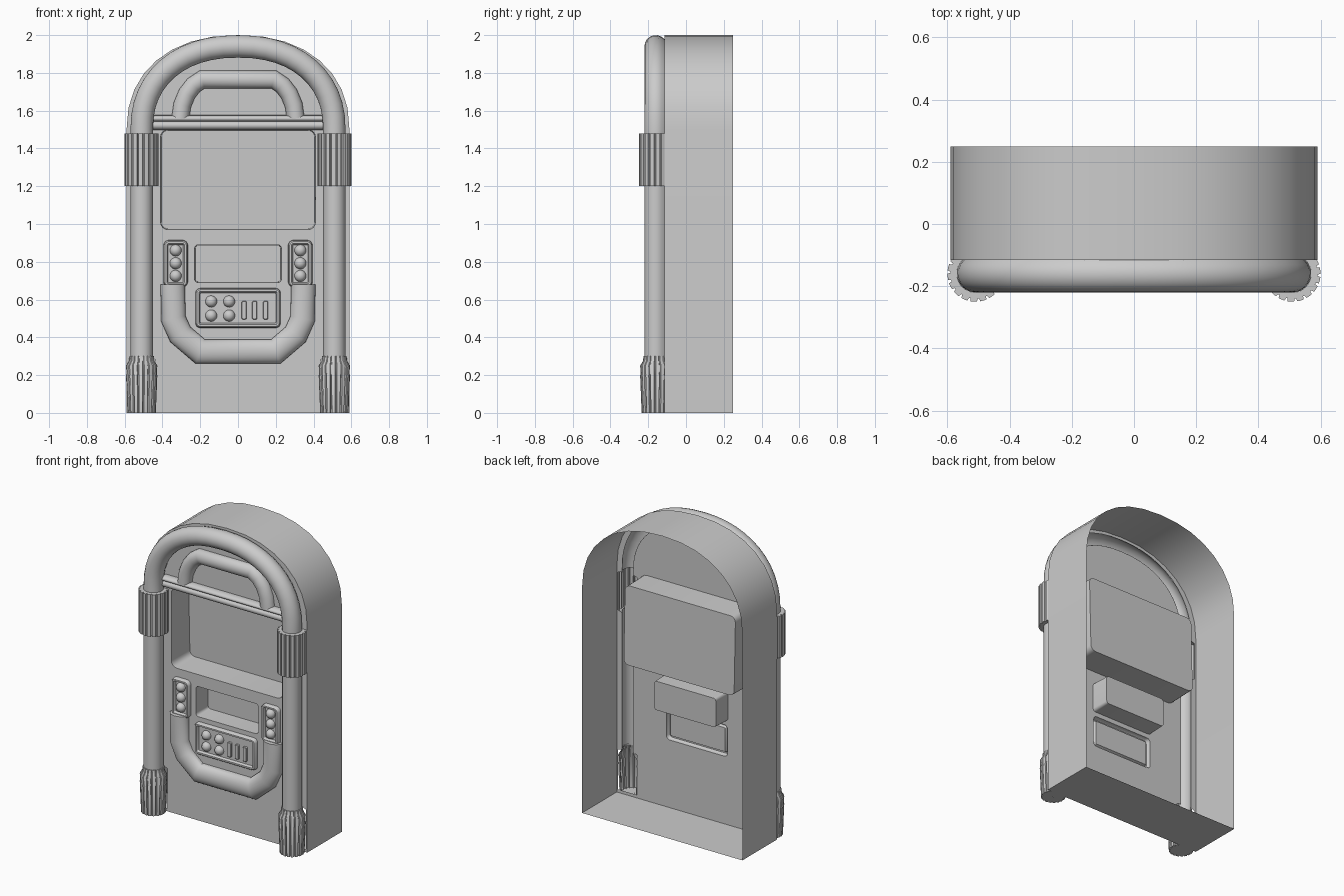
import bpy, bmesh, math
from mathutils import Vector

if "Cube" in bpy.data.objects:
    bpy.data.objects.remove(bpy.data.objects["Cube"])

FRONT, BACK = -0.115, 0.25


def finish(name, bm, flip=False, angle=35):
    bmesh.ops.recalc_face_normals(bm, faces=bm.faces)
    if flip:
        bmesh.ops.reverse_faces(bm, faces=bm.faces)
    me = bpy.data.meshes.new(name)
    bm.to_mesh(me)
    bm.free()
    me.shade_smooth()
    me.set_sharp_from_angle(angle=math.radians(angle))
    ob = bpy.data.objects.new(name, me)
    bpy.context.collection.objects.link(ob)
    return ob


def bridge(bm, rings, closed=True):
    """Quads between successive rings of vertices."""
    for a, b in zip(rings, rings[1:]):
        n = len(a)
        for i in range(n if closed else n - 1):
            j = (i + 1) % n
            bm.faces.new((a[i], a[j], b[j], b[i]))


def arch_top(a, b, n, e=0.9):
    """Slightly squared half ellipse on z 1.5, from right to left."""
    pts = []
    for i in range(n + 1):
        c, s = math.cos(math.pi * i / n), math.sin(math.pi * i / n)
        pts.append((math.copysign(abs(c) ** e, c) * a, 1.5 + b * max(s, 0) ** e))
    return pts


def mirrored(half):
    return half + [(-x, z) for x, z in reversed(half)]


def side_dirs(path):
    """Mitred sideways vector at every path point."""
    p = [Vector(q) for q in path]
    out = []
    for i in range(len(p)):
        d0 = (p[i] - p[i - 1]).normalized() if i else (p[1] - p[0]).normalized()
        d1 = (p[i + 1] - p[i]).normalized() if i < len(p) - 1 else d0
        t = (d0 + d1).normalized()
        out.append(Vector((-t.y, t.x)) / max(t.dot(d0), 0.5))
    return p, out


def footprint(path, width):
    """Closed outline around a path; width is a function of height."""
    p, s = side_dirs(path)
    both = list(zip(p, s))
    return [a + b * width(a.y) for a, b in both] + [a - b * width(a.y) for a, b in reversed(both)]


def half_tube(name, path, w, d, yc, n=14, cap=True):
    """Rounded moulding, open behind."""
    a0 = math.asin((FRONT - yc) / d)
    bm = bmesh.new()
    rings = []
    for a, b in zip(*side_dirs(path)):
        ring = []
        for k in range(n + 1):
            t = -a0 + (math.pi + 2 * a0) * k / n
            q = a + b * (w * math.cos(t))
            ring.append(bm.verts.new((q.x, yc - d * math.sin(t), q.y)))
        rings.append(ring)
    bridge(bm, rings, closed=False)
    if cap:
        bm.faces.new(rings[0])
        bm.faces.new(rings[-1])
    finish(name, bm)


def round_rect(x0, x1, z0, z1, r, n=4):
    pts = []
    for k, (cx, cz) in enumerate(((x1 - r, z1 - r), (x0 + r, z1 - r), (x0 + r, z0 + r), (x1 - r, z0 + r))):
        for i in range(n + 1):
            t = math.pi / 2 * (k + i / n)
            pts.append((cx + r * math.cos(t), cz + r * math.sin(t)))
    return pts


def plate(name, box, r, sections, flip=False):
    """Rounded rectangle stepped through (inset, y at bottom, y at top), last one filled."""
    x0, x1, z0, z1 = box
    bm = bmesh.new()
    rings = []
    for ins, yb, yt in sections:
        pts = round_rect(x0 + ins, x1 - ins, z0 + ins, z1 - ins, max(r - ins, 0.006))
        rings.append([bm.verts.new((x, yb + (yt - yb) * (z - z0) / (z1 - z0), z)) for x, z in pts])
    bridge(bm, rings)
    bm.faces.new(rings[-1])
    finish(name, bm, flip)


def trim_back(bm, y):
    bmesh.ops.bisect_plane(bm, geom=bm.verts[:] + bm.edges[:] + bm.faces[:],
                           plane_co=(0, y, 0), plane_no=(0, 1, 0), clear_outer=True)


def fluted(name, cx, profile, count=18):
    """Turned part with grooves; profile of (radius, z, groove depth); back trimmed off."""
    bm = bmesh.new()
    rings = []
    for r, z, g in profile:
        ring = []
        for i in range(count):
            for off, cut in ((0, 0), (0.33, 0), (0.66, 0), (0.76, 1), (0.9, 1)):
                t = 2 * math.pi * (i + off) / count
                q = r - g * cut
                ring.append(bm.verts.new((cx + q * math.cos(t), -0.16 + q * math.sin(t), z)))
        rings.append(ring)
    bridge(bm, rings)
    trim_back(bm, FRONT)
    finish(name, bm)


def dome(name, x, z, r, y):
    bm = bmesh.new()
    bmesh.ops.create_uvsphere(bm, u_segments=16, v_segments=10, radius=r)
    bmesh.ops.translate(bm, verts=bm.verts, vec=(x, y, z))
    trim_back(bm, y)
    finish(name, bm, angle=60)


# Cabinet wall: arched band with floor, open at the back
outline = [(0.59, 0)] + arch_top(0.59, 0.5, 16) + [(-0.59, 0)]
bm = bmesh.new()
bridge(bm, [[bm.verts.new((x, y, z)) for x, z in outline] for y in (FRONT, BACK)])
finish("cabinet_shell", bm)

# Big arch tube and its two legs, which stop inside the collars and feet
tube_top = arch_top(0.51, 0.44, 24)
half_tube("arch_tube", [(0.51, 1.47)] + tube_top + [(-0.51, 1.47)], 0.06, 0.06, -0.16, cap=False)
for s in (-1, 1):
    half_tube("tube_leg", [(s * 0.51, 0.29), (s * 0.51, 1.21)], 0.06, 0.06, -0.16, cap=False)

# Console surround and small upper arch
half_tube("console_moulding",
          mirrored([(-0.345, 0.68), (-0.343, 0.5), (-0.305, 0.415), (-0.2, 0.325)]), 0.065, 0.05, -0.12)
half_tube("upper_arch_moulding",
          mirrored([(-0.305, 1.56), (-0.295, 1.63), (-0.27, 1.69), (-0.235, 1.735), (-0.19, 1.765)]),
          0.047, 0.045, -0.12)

# Slot behind the tubes, wider behind collars and feet
leg = [(0.51, z) for z in (0.02, 0.285, 0.295, 1.205, 1.215, 1.465, 1.475)]
slot = leg + tube_top + [(-x, z) for x, z in reversed(leg)]
holes = [footprint(slot, lambda z: 0.07 if z < 0.29 or 1.21 < z < 1.47 else 0.04)]

# Recessed screen and middle tray
screen, tray = (-0.41, 0.41, 0.97, 1.5), (-0.23, 0.23, 0.69, 0.89)
plate("screen_recess", screen, 0.04, [(0, FRONT, FRONT), (0.004, 0.075, 0.06)], True)
plate("tray_recess", tray, 0.02, [(0, FRONT, FRONT), (0.004, 0.01, 0.01)], True)
holes += [round_rect(*screen, 0.04), round_rect(*tray, 0.02)]

# Control panel with four buttons and three bars
panel = (-0.225, 0.225, 0.45, 0.66)
raised = [(0, FRONT, FRONT), (0.002, -0.135, -0.135), (0.008, -0.142, -0.142),
          (0.018, -0.142, -0.142), (0.025, -0.125, -0.125)]
plate("control_panel", panel, 0.025, raised)
holes.append(round_rect(*panel, 0.025))
for x in (-0.142, -0.047):
    for z in (0.515, 0.59):
        dome("round_button", x, z, 0.031, -0.126)
for x in (0.032, 0.088, 0.146):
    plate("bar_button", (x - 0.013, x + 0.013, 0.495, 0.592), 0.007,
          [(0, -0.126, -0.126), (0, -0.138, -0.138), (0.003, -0.141, -0.141)])

# Lamp plates either side
for s in (-1, 1):
    plate("lamp_plate", (s * 0.33 - 0.065, s * 0.33 + 0.065, 0.665, 0.915), 0.03, raised)
    for z in (0.725, 0.792, 0.86):
        dome("lamp", s * 0.33, z, 0.031, -0.126)

# Front panel, with openings behind the hollow parts
bm = bmesh.new()
for loop in [outline] + holes:
    vs = [bm.verts.new((x, FRONT, z)) for x, z in loop]
    for i in range(len(vs)):
        bm.edges.new((vs[i - 1], vs[i]))
bmesh.ops.triangle_fill(bm, edges=bm.edges[:], use_beauty=True, normal=(0, -1, 0))
ob = finish("front_panel", bm)
if ob.data.polygons[0].normal.y > 0:
    ob.data.flip_normals()

# Cross rail between screen and upper arch
half_tube("cross_rail_lower", [(-0.45, 1.522), (0.45, 1.522)], 0.024, 0.03, -0.125)
half_tube("cross_rail_upper", [(-0.45, 1.558), (0.45, 1.558)], 0.018, 0.035, -0.125)

# Fluted collars and feet on the tube legs
for s in (-1, 1):
    fluted("collar", s * 0.51, [(0.06, 1.2, 0), (0.09, 1.2, 0.01), (0.09, 1.48, 0.01), (0.06, 1.48, 0)])
    fluted("foot", s * 0.51, [(0.001, 0, 0), (0.075, 0, 0.01), (0.083, 0.2, 0.01), (0.08, 0.205, 0.004),
                              (0.083, 0.25, 0.005), (0.068, 0.275, 0.005), (0.065, 0.3, 0.005), (0.058, 0.3, 0)])
